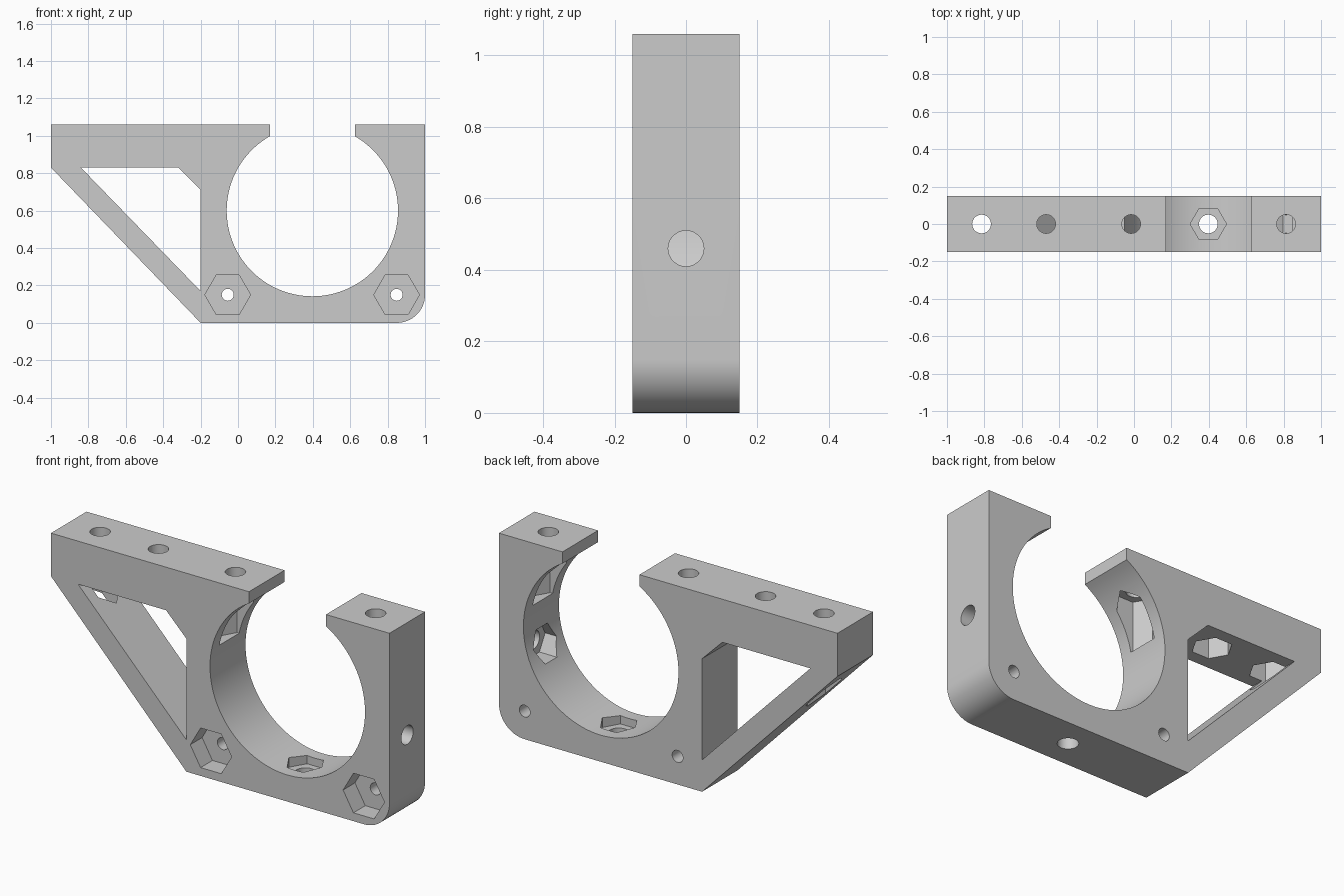
import bpy, bmesh, math
from mathutils import Vector

if "Cube" in bpy.data.objects:
    bpy.data.objects.remove(bpy.data.objects["Cube"], do_unlink=True)

HALF = 0.15                      # half the bracket thickness
TOP = 1.06
RING = Vector((0.3975, 0.6))     # clamp bore centre (x, z)
RING_R = 0.458
SLOT = 0.2275                    # half width of the top opening
SEAT = 0.1                       # material left between screw face and nut seat

grey = bpy.data.materials.new("plain grey")
grey.use_nodes = True
COLOUR = (0.6, 0.6, 0.6, 1)
grey.diffuse_color = COLOUR
grey.node_tree.nodes["Principled BSDF"].inputs["Base Color"].default_value = COLOUR


def arc(cx, cz, r, start, end, steps):
    return [(cx + r * math.cos(start + (end - start) * i / steps),
             cz + r * math.sin(start + (end - start) * i / steps))
            for i in range(steps + 1)]


def plate(name, profile, half):
    """Extrude an x-z profile symmetrically along y."""
    bm = bmesh.new()
    face = bm.faces.new([bm.verts.new((x, -half, z)) for x, z in profile])
    new = bmesh.ops.extrude_face_region(bm, geom=[face])["geom"]
    bmesh.ops.translate(bm, vec=(0, 2 * half, 0),
                        verts=[v for v in new if isinstance(v, bmesh.types.BMVert)])
    bmesh.ops.recalc_face_normals(bm, faces=bm.faces)
    mesh = bpy.data.meshes.new(name)
    bm.to_mesh(mesh)
    bm.free()
    obj = bpy.data.objects.new(name, mesh)
    bpy.context.collection.objects.link(obj)
    mesh.materials.append(grey)
    return obj


def prism(start, end, radius, sides):
    """Straight cutter between two points; hexagons keep flats square to the part."""
    start, end = Vector(start), Vector(end)
    axis = end - start
    bpy.ops.mesh.primitive_cylinder_add(vertices=sides, radius=radius, depth=axis.length)
    obj = bpy.context.object
    obj.name = "cutter"
    side = Vector((0, 1, 0)) if abs(axis.x) > 0.01 else Vector((1, 0, 0))
    z = axis.normalized()
    y = z.cross(side)
    for v in obj.data.vertices:
        # primitive's first vertex lies on local y, so map that onto the side axis
        v.co = (start + end) / 2 + side * v.co.y - y * v.co.x + z * v.co.z
    bm = bmesh.new()
    bm.from_mesh(obj.data)
    bmesh.ops.recalc_face_normals(bm, faces=bm.faces)
    bm.to_mesh(obj.data)
    bm.free()
    obj.data.materials.append(grey)
    return obj


def cut(target, cutter):
    cutter.hide_render = True
    mod = target.modifiers.new("cut", 'BOOLEAN')
    mod.operation = 'DIFFERENCE'
    mod.solver = 'EXACT'
    mod.object = cutter
    bpy.context.view_layer.objects.active = target
    bpy.ops.object.modifier_apply(modifier=mod.name)
    bpy.data.objects.remove(cutter, do_unlink=True)


# Bracket outline: arm, open clamp bore, rounded lower corner
lip = math.acos(SLOT / RING_R)
outline = [(-1, TOP), (RING.x - SLOT, TOP)]
outline += arc(RING.x, RING.y, RING_R, math.pi - lip, 2 * math.pi + lip, 96)
outline += [(RING.x + SLOT, TOP), (1, TOP)]
outline += arc(0.85, 0.15, 0.15, 0, -math.pi / 2, 16)
outline += [(-0.2, 0), (-1, 0.83)]
bracket = plate("clamp_bracket", outline, HALF)

# Triangular window behind the diagonal strut
window = [(-0.84, 0.83), (-0.32, 0.83), (-0.2, 0.71), (-0.2, 0.17)]
cut(bracket, plate("cutter", window, HALF * 2))

# Vertical screw holes with nut pockets below the top face
for x, floor in ((-0.815, 0.4), (-0.47, 0.69), (-0.015, 0.69), (0.813, 0.69)):
    cut(bracket, prism((x, 0, floor), (x, 0, TOP - SEAT), 0.097, 6))
    cut(bracket, prism((x, 0, TOP - SEAT - 0.05), (x, 0, TOP + 0.1), 0.05, 32))

# Bottom screw hole with a nut pocket opening into the bore
cut(bracket, prism((RING.x, 0, SEAT), (RING.x, 0, 0.4), 0.097, 6))
cut(bracket, prism((RING.x, 0, -0.1), (RING.x, 0, 0.2), 0.05, 32))

# Side screw hole with a nut pocket opening into the bore
cut(bracket, prism((0.6, 0, 0.46), (1 - SEAT, 0, 0.46), 0.097, 6))
cut(bracket, prism((0.7, 0, 0.46), (1.1, 0, 0.46), 0.05, 32))

# Front nut pockets with through holes
for x in (-0.055, 0.848):
    cut(bracket, prism((x, -0.3, 0.15), (x, -0.05, 0.15), 0.122, 6))
    cut(bracket, prism((x, -0.1, 0.15), (x, 0.3, 0.15), 0.032, 24))

# Smooth the bore and holes, keep the edges sharp
bpy.ops.object.select_all(action='DESELECT')
bracket.select_set(True)
bpy.context.view_layer.objects.active = bracket
bpy.ops.object.shade_smooth_by_angle(angle=math.radians(25))
